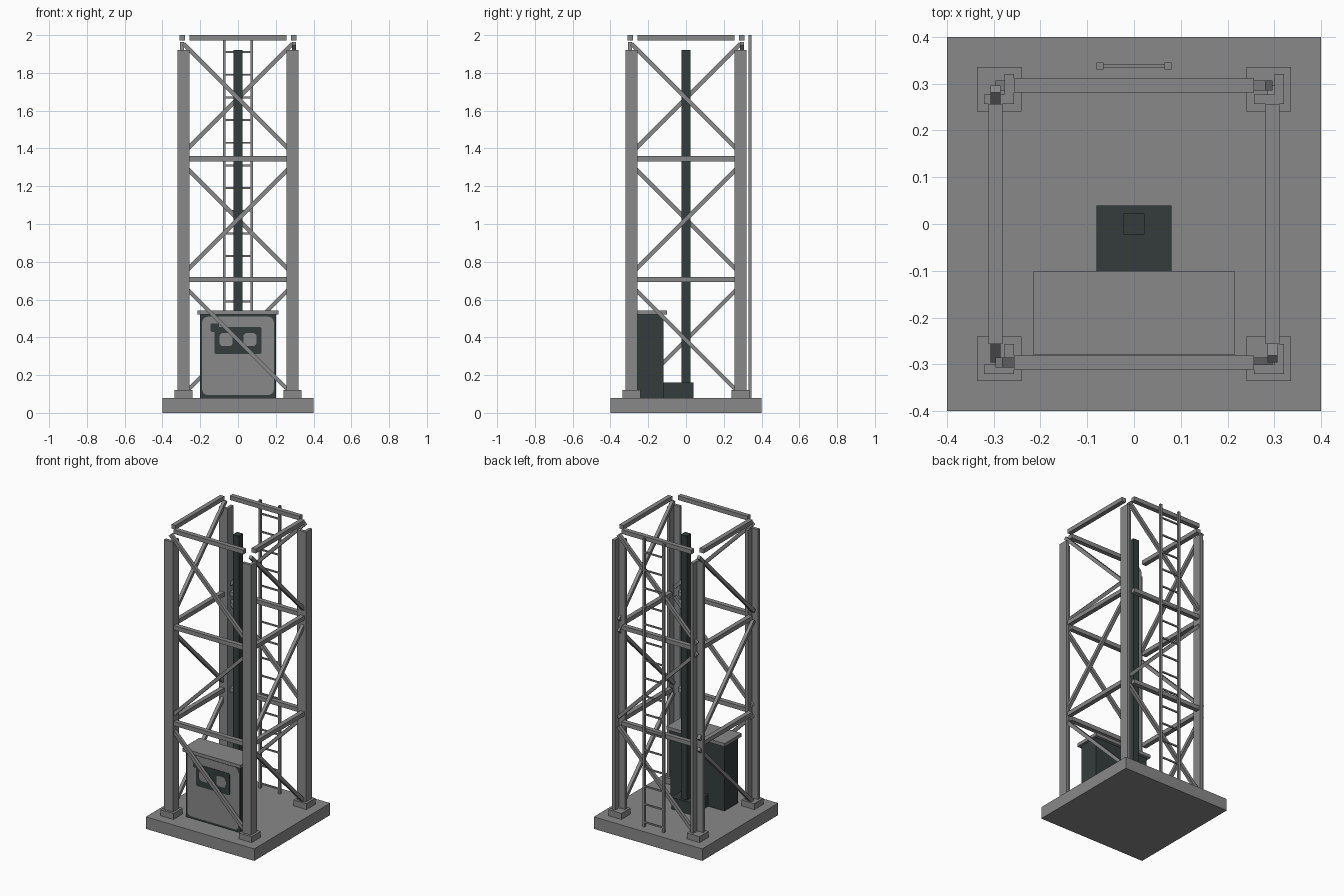
import bpy, bmesh
from math import radians, pi, cos, sin
from mathutils import Matrix, Vector

if "Cube" in bpy.data.objects:
    bpy.data.objects.remove(bpy.data.objects["Cube"])


def make_material(name, rgb):
    mat = bpy.data.materials.new(name)
    mat.use_nodes = True
    color = (*rgb, 1)
    mat.diffuse_color = color
    mat.node_tree.nodes["Principled BSDF"].inputs["Base Color"].default_value = color
    return mat


GREY = make_material("steel grey", (0.25, 0.25, 0.25))
DARK = make_material("dark slate", (0.036, 0.046, 0.046))


def finish(name, bm, mat, matrix=Matrix()):
    bmesh.ops.recalc_face_normals(bm, faces=bm.faces)
    mesh = bpy.data.meshes.new(name)
    bm.to_mesh(mesh)
    bm.free()
    mesh.materials.append(mat)
    obj = bpy.data.objects.new(name, mesh)
    obj.matrix_world = matrix
    bpy.context.collection.objects.link(obj)
    return obj


def box(name, size, center, mat, turn=Matrix()):
    """Box of a given size; turn is applied after it is placed."""
    bm = bmesh.new()
    bmesh.ops.create_cube(bm, size=1, matrix=Matrix.Diagonal((*size, 1)))
    return finish(name, bm, mat, Matrix.Translation(center) @ turn)


def prism(name, outline, depth, mat, matrix):
    """Extrude a flat outline along local z."""
    bm = bmesh.new()
    face = bm.faces.new([bm.verts.new((x, y, 0)) for x, y in outline])
    out = bmesh.ops.extrude_face_region(bm, geom=[face])
    verts = [g for g in out["geom"] if isinstance(g, bmesh.types.BMVert)]
    bmesh.ops.translate(bm, verts=verts, vec=(0, 0, depth))
    return finish(name, bm, mat, matrix)


def rounded(width, height, radius, steps=4):
    points = []
    for quarter, (sx, sy) in enumerate([(1, 1), (-1, 1), (-1, -1), (1, -1)]):
        for i in range(steps + 1):
            a = (quarter + i / steps) * pi / 2
            points.append((sx * (width / 2 - radius) + radius * cos(a),
                           sy * (height / 2 - radius) + radius * sin(a)))
    return points


# Base slab, footings and angle-section corner posts
BASE = 0.08
POST = 0.2885
box("base_slab", (0.8, 0.8, BASE), (0, 0, BASE / 2), GREY)
h, t = 0.032, 0.02
angle_section = [(-h, -h), (h, -h), (h, h), (h - t, h), (h - t, t - h), (-h, t - h)]
for sy, depth_name in ((-1, "front"), (1, "back")):
    for sx, side_name in ((1, "left"), (-1, "right")):
        x, y = sx * POST, sy * POST
        label = f"{depth_name}_{side_name}"
        box(f"{label}_footing", (0.095, 0.095, 0.04), (x, y, BASE + 0.02), GREY)
        prism(f"{label}_post", angle_section, 1.84, GREY,
              Matrix.Translation((x, y, BASE)))

# Horizontal beams and alternating diagonal braces on the four sides
FRAME = 0.296
for k, side in enumerate(("front", "left", "back", "right")):
    spin = Matrix.Rotation(k * pi / 2, 4, "Z")
    for tier in range(3):
        top = 0.706 + 0.64 * tier
        box(f"{side}_beam_{tier + 1}", (0.514, 0.03, 0.028),
            spin @ Vector((0, -FRAME, top)), GREY, spin)
        lean = radians(45 if tier % 2 == 0 else -45)
        box(f"{side}_brace_{tier + 1}", (POST * 2 * 2 ** 0.5, 0.022, 0.022),
            spin @ Vector((0, -FRAME, top - 0.32)), GREY,
            spin @ Matrix.Rotation(lean, 4, "Y"))

# Central mast and its plinth
box("mast", (0.045, 0.045, 1.84), (0, 0, 1.0), DARK)
box("mast_plinth", (0.16, 0.16, 0.08), (0, -0.04, BASE + 0.04), DARK)

# Ladder at the back
LADDER_Y = 0.338
for sx, side in ((1, "left"), (-1, "right")):
    box(f"ladder_{side}_rail", (0.015, 0.015, 1.92), (sx * 0.0725, LADDER_Y, 1.04), GREY)
for i in range(16):
    box(f"ladder_rung_{i + 1}", (0.14, 0.008, 0.01),
        (0, LADDER_Y, 0.11 + 0.12 * i), GREY)

# Equipment cabinet with roof, door and instrument panel
box("cabinet_body", (0.4, 0.14, 0.44), (0, -0.19, 0.3), DARK)
box("cabinet_roof", (0.43, 0.18, 0.022), (0, -0.19, 0.531), GREY)


def front_plate(name, outline, x, z, y, mat):
    facing = Matrix.Translation((x, y, z)) @ Matrix.Rotation(pi / 2, 4, "X")
    prism(name, outline, 0.004, mat, facing)


front_plate("cabinet_door", rounded(0.38, 0.415, 0.03), 0, 0.302, -0.259, GREY)
front_plate("instrument_panel", rounded(0.25, 0.145, 0.012), 0, 0.383, -0.262, DARK)
front_plate("door_latch", rounded(0.045, 0.045, 0.004), -0.122, 0.452, -0.2625, DARK)
for sx, side in ((1, "left"), (-1, "right")):
    front_plate(f"{side}_gauge", rounded(0.07, 0.07, 0.02), sx * 0.063, 0.388, -0.265, GREY)
